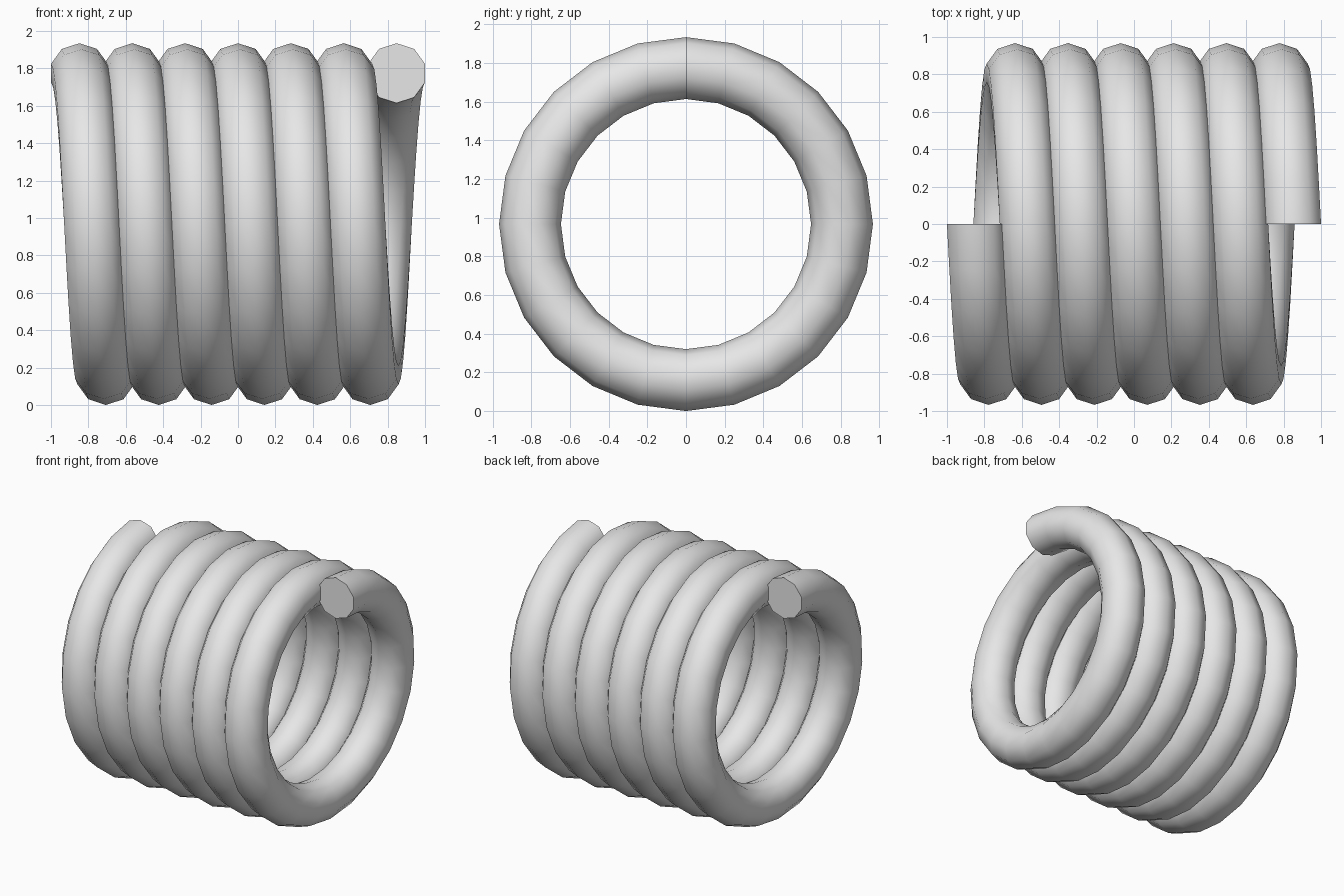
import bpy, bmesh
from math import sin, cos, pi, radians

cube = bpy.data.objects.get("Cube")
if cube:
    bpy.data.objects.remove(cube, do_unlink=True)

TURNS, STEPS, SIDES = 6, 24, 10
WIRE = 0.16                              # wire radius
OUTER = 0.967                            # outer radius of the coil
COIL = OUTER - WIRE                      # radius of the wire's centre line
HALF = 1 - WIRE * cos(pi / SIDES)        # half the length of the centre line

steel = bpy.data.materials.new("steel_grey")
steel.use_nodes = True
grey = (0.8, 0.8, 0.8, 1)
steel.diffuse_color = grey
steel.node_tree.nodes["Principled BSDF"].inputs["Base Color"].default_value = grey

bm = bmesh.new()


def ring(step):
    """Cross-section of the wire, lying in the plane through the coil axis."""
    turn = 2 * pi * step / STEPS
    centre_x = -HALF + 2 * HALF * step / (TURNS * STEPS)
    verts = []
    for i in range(SIDES):
        a = 2 * pi * i / SIDES
        radius = COIL + WIRE * cos(a)
        verts.append(bm.verts.new((centre_x + WIRE * sin(a),
                                   -radius * sin(turn),
                                   OUTER + radius * cos(turn))))
    return verts


# Coiled wire
rings = [ring(s) for s in range(TURNS * STEPS + 1)]
for a, b in zip(rings, rings[1:]):
    for i in range(SIDES):
        j = (i + 1) % SIDES
        bm.faces.new((a[i], a[j], b[j], b[i]))

# Flat cut ends
bm.faces.new(rings[0])
bm.faces.new(rings[-1])
bmesh.ops.recalc_face_normals(bm, faces=bm.faces)

mesh = bpy.data.meshes.new("coil_spring")
bm.to_mesh(mesh)
bm.free()
mesh.materials.append(steel)
spring = bpy.data.objects.new("coil_spring", mesh)
bpy.context.collection.objects.link(spring)

# Round wire with crisp ends
bpy.ops.object.select_all(action='DESELECT')
spring.select_set(True)
bpy.context.view_layer.objects.active = spring
bpy.ops.object.shade_smooth_by_angle(angle=radians(50))
